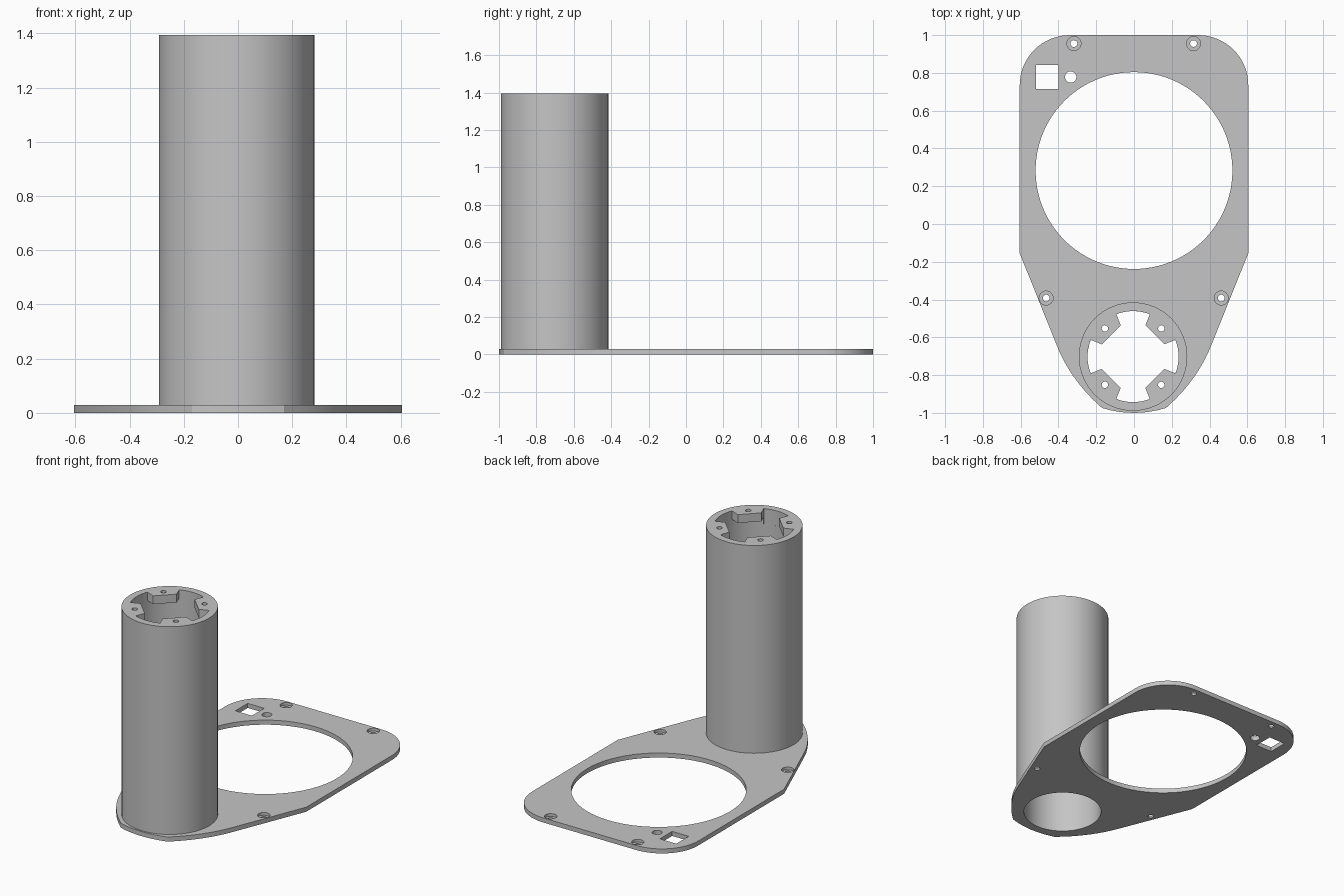
import bpy, bmesh, math
from math import cos, sin, radians

if "Cube" in bpy.data.objects:
    bpy.data.objects.remove(bpy.data.objects["Cube"])

grey = bpy.data.materials.new("plain grey")
grey.use_nodes = True
grey.diffuse_color = (0.56, 0.56, 0.56, 1)
grey.node_tree.nodes["Principled BSDF"].inputs["Base Color"].default_value = (0.56, 0.56, 0.56, 1)

PLATE_T, TOP = 0.03, 1.395
TUBE = (-0.005, -0.702)
TUBE_R, BORE_R = 0.287, 0.241


def arc(cx, cy, r, a0, a1, n):
    """Points along an arc, angles in degrees."""
    steps = [radians(a0 + (a1 - a0) * i / n) for i in range(n + 1)]
    return [(cx + r * cos(a), cy + r * sin(a)) for a in steps]


def circle(cx, cy, r, n=32):
    return arc(cx, cy, r, 0, 360, n)[:-1]


def prism(name, outline, z0, z1):
    """Extrude a counter-clockwise outline between two heights."""
    bm = bmesh.new()
    face = bm.faces.new([bm.verts.new((x, y, z0)) for x, y in outline])
    ext = bmesh.ops.extrude_face_region(bm, geom=[face], use_keep_orig=True)
    for item in ext["geom"]:
        if isinstance(item, bmesh.types.BMVert):
            item.co.z = z1
    bmesh.ops.recalc_face_normals(bm, faces=bm.faces[:])
    mesh = bpy.data.meshes.new(name)
    bm.to_mesh(mesh)
    bm.free()
    obj = bpy.data.objects.new(name, mesh)
    bpy.context.collection.objects.link(obj)
    mesh.materials.append(grey)
    return obj


def cut(obj, outline, z0, z1):
    """Subtract a prism from an object and discard the cutter."""
    cutter = prism("cutter", outline, z0, z1)
    cutter.hide_render = True
    mod = obj.modifiers.new("cut", "BOOLEAN")
    mod.operation, mod.solver, mod.object = "DIFFERENCE", "EXACT", cutter
    bpy.context.view_layer.objects.active = obj
    bpy.ops.object.modifier_apply(modifier=mod.name)
    bpy.data.objects.remove(cutter)


def smooth(obj):
    bpy.ops.object.select_all(action="DESELECT")
    obj.select_set(True)
    bpy.context.view_layer.objects.active = obj
    bpy.ops.object.shade_smooth_by_angle(angle=radians(25))


# Base plate outline: right half from the front tip to the back, then mirrored
half = []
for i in range(5):
    x = 0.169 * i / 4
    half.append((x, -0.974 - 0.026 * (1 - (x / 0.169) ** 2)))
p0, p1, p2 = half[-1], (0.335, -0.83), (0.41, -0.64)
for i in range(1, 13):
    t = i / 12
    half.append(tuple((1 - t) ** 2 * a + 2 * t * (1 - t) * b + t * t * c
                      for a, b, c in zip(p0, p1, p2)))
half.append((0.605, -0.155))
half += arc(0.34, 0.735, 0.265, 0, 90, 16)
outline = half + [(-x, y) for x, y in reversed(half[1:])]
plate = prism("base_plate", outline, 0, PLATE_T)

# Openings through the plate
cut(plate, circle(0, 0.283, 0.521, 96), -1, 1)
cut(plate, circle(*TUBE, BORE_R, 64), -1, 1)
cut(plate, [(-0.52, 0.715), (-0.4, 0.715), (-0.4, 0.843), (-0.52, 0.843)], -1, 1)
cut(plate, circle(-0.335, 0.778, 0.03), -1, 1)

# Counterbored screw holes
for x, y in [(-0.318, 0.955), (0.315, 0.955), (-0.465, -0.392), (0.462, -0.392)]:
    cut(plate, circle(x, y, 0.037), 0.012, 1)
    cut(plate, circle(x, y, 0.018, 20), -1, 1)
smooth(plate)

# Upright tube: round bore below, four-slotted opening at the top leaving lugs
tube = prism("upright_tube", circle(*TUBE, TUBE_R, 64), PLATE_T, TOP)
cut(tube, circle(*TUBE, BORE_R, 64), -1, TOP - 0.055)
slots = []
for a in (0, 90, 180, 270):
    slots += arc(*TUBE, 0.178, a - 21.5, a - 21.5, 1)[:1]
    slots += arc(*TUBE, BORE_R, a - 21.5, a + 21.5, 10)
    slots += arc(*TUBE, 0.178, a + 21.5, a + 21.5, 1)[:1]
cut(tube, slots, TOP - 0.1, TOP + 1)

# Screw holes through the lugs
for a in (45, 135, 225, 315):
    x = TUBE[0] + 0.211 * cos(radians(a))
    y = TUBE[1] + 0.211 * sin(radians(a))
    cut(tube, circle(x, y, 0.017, 16), TOP - 0.1, TOP + 1)
smooth(tube)
